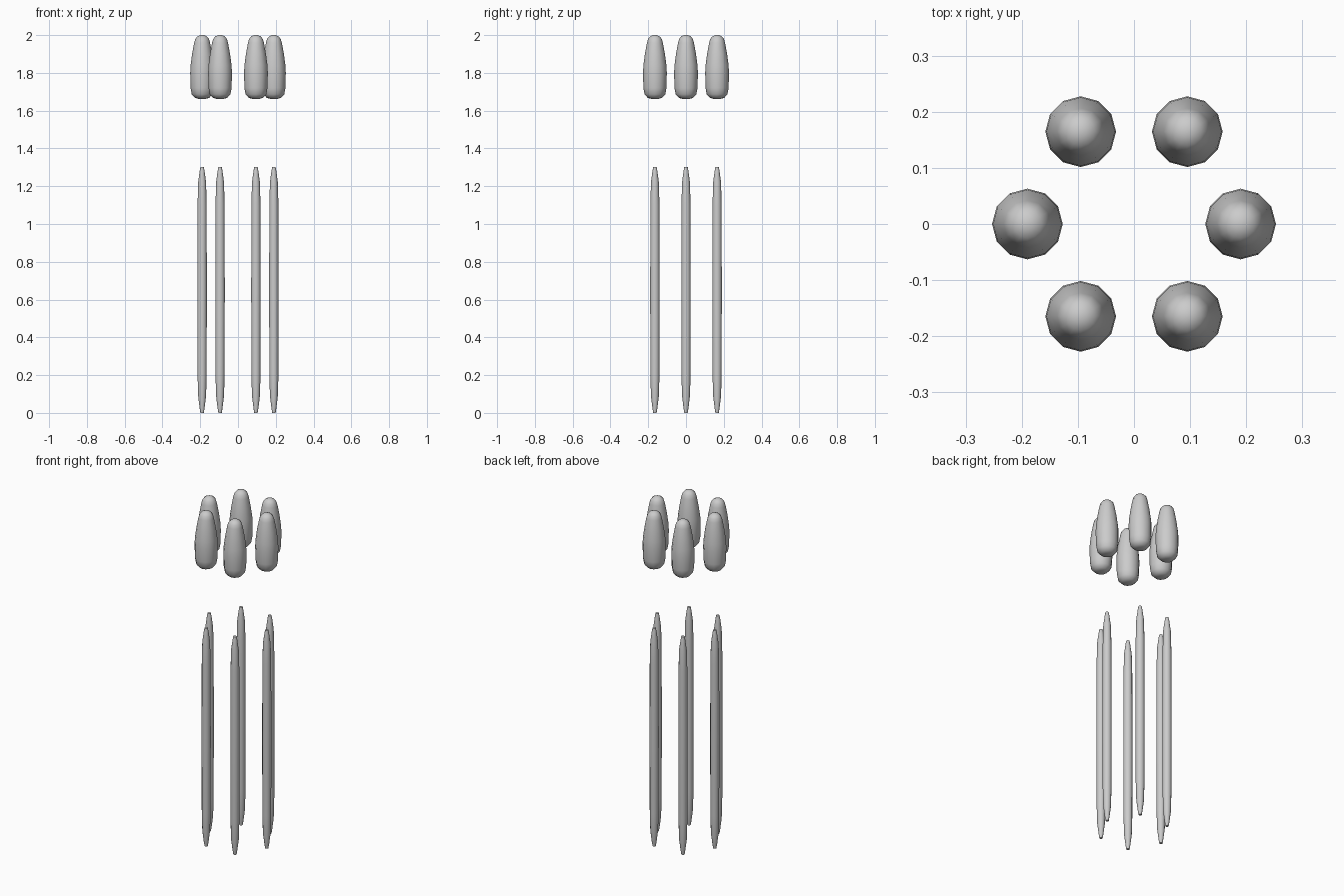
import bpy, bmesh, math

if "Cube" in bpy.data.objects:
    bpy.data.objects.remove(bpy.data.objects["Cube"])

SIDES = 12
RING_RADIUS = 0.19


def lathe(name, profile, location, angle):
    """Revolve (radius, z) points around a vertical axis and cap both ends."""
    bm = bmesh.new()
    rings = []
    for r, z in profile:
        rings.append([bm.verts.new((r * math.cos(2 * math.pi * i / SIDES),
                                    r * math.sin(2 * math.pi * i / SIDES), z))
                      for i in range(SIDES)])
    for a, b in zip(rings, rings[1:]):
        for i in range(SIDES):
            j = (i + 1) % SIDES
            bm.faces.new((a[i], a[j], b[j], b[i]))
    bm.faces.new(rings[0][::-1])
    bm.faces.new(rings[-1])
    mesh = bpy.data.meshes.new(name)
    bm.to_mesh(mesh)
    bm.free()
    obj = bpy.data.objects.new(name, mesh)
    obj.location = location
    bpy.context.collection.objects.link(obj)
    bpy.ops.object.select_all(action='DESELECT')
    obj.select_set(True)
    bpy.context.view_layer.objects.active = obj
    bpy.ops.object.shade_smooth_by_angle(angle=math.radians(angle))
    return obj


# Slim stem, tapered at both ends
stem_profile = [(0.009, 0.0), (0.013, 0.025), (0.021, 0.09), (0.024, 0.2),
                (0.025, 0.65),
                (0.024, 1.1), (0.021, 1.22), (0.013, 1.28), (0.009, 1.302)]

# Plump head, wide at the bottom with a rounded tip
head_profile = [(0.018, 1.662), (0.038, 1.668), (0.055, 1.687), (0.061, 1.72),
                (0.063, 1.80), (0.061, 1.84), (0.053, 1.90), (0.042, 1.96),
                (0.036, 1.98), (0.025, 1.993), (0.010, 2.0)]

# Six pairs arranged in a ring
for k in range(6):
    a = k * math.pi / 3
    pos = (RING_RADIUS * math.cos(a), RING_RADIUS * math.sin(a), 0)
    lathe(f"stem_{k + 1}", stem_profile, pos, 40)
    lathe(f"head_{k + 1}", head_profile, pos, 40)
